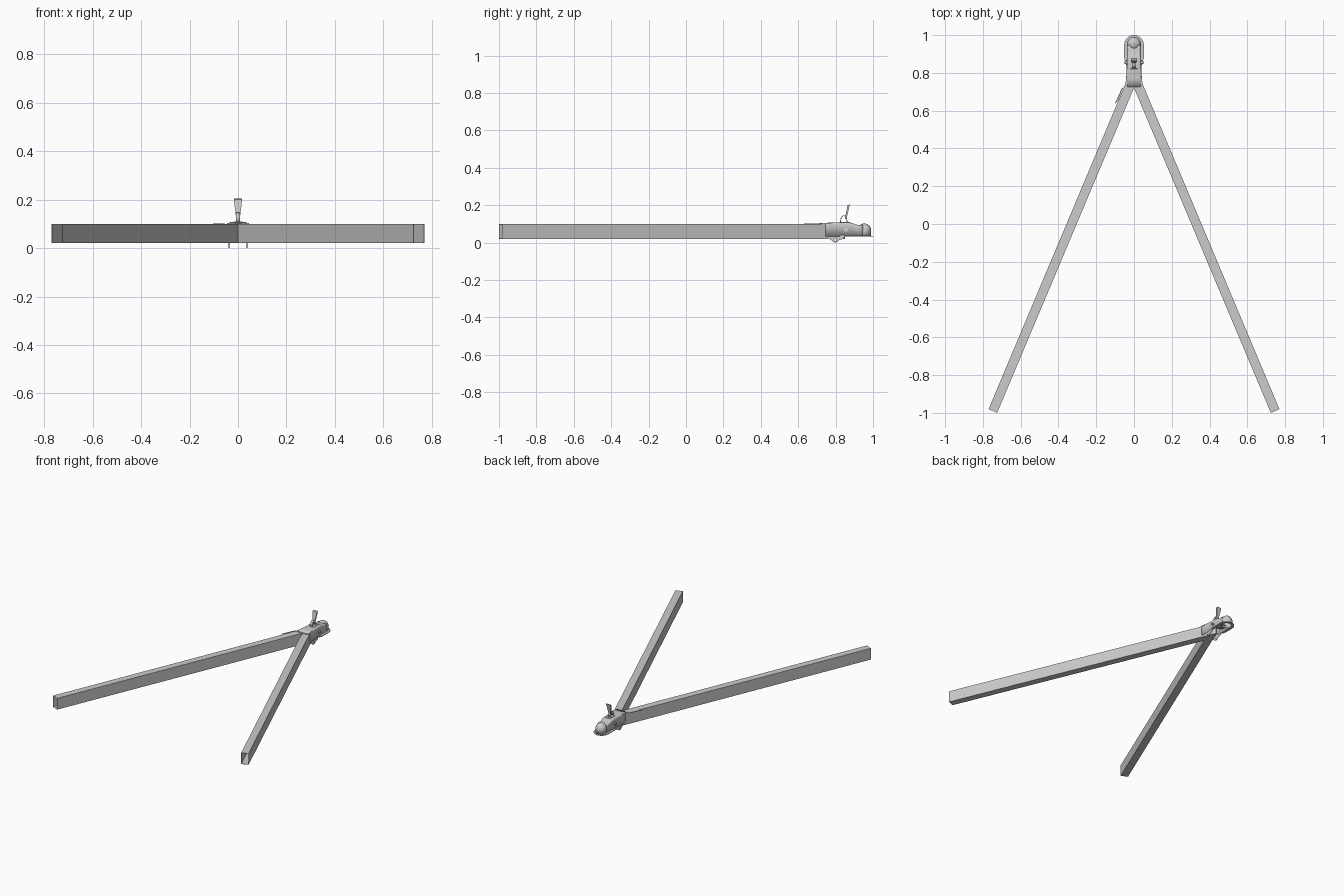
import bpy, bmesh, math
from mathutils import Vector

if "Cube" in bpy.data.objects:
    bpy.data.objects.remove(bpy.data.objects["Cube"])


def make(name, verts, faces, thick=0.0, offset=-1.0, smooth=False):
    me = bpy.data.meshes.new(name)
    me.from_pydata([tuple(v) for v in verts], [], faces)
    bm = bmesh.new()
    bm.from_mesh(me)
    bmesh.ops.recalc_face_normals(bm, faces=bm.faces)
    bm.to_mesh(me)
    bm.free()
    ob = bpy.data.objects.new(name, me)
    bpy.context.collection.objects.link(ob)
    if thick:
        m = ob.modifiers.new("wall", "SOLIDIFY")
        m.thickness, m.offset = thick, offset
    if smooth:
        bpy.context.view_layer.objects.active = ob
        bpy.ops.object.select_all(action='DESELECT')
        ob.select_set(True)
        bpy.ops.object.shade_smooth_by_angle(angle=math.radians(40))
    return ob


def loft(name, rings, closed=False, **kw):
    n = len(rings[0])
    verts = [v for r in rings for v in r]
    faces = [(i * n + j, i * n + (j + 1) % n, (i + 1) * n + (j + 1) % n, (i + 1) * n + j)
             for i in range(len(rings) - 1) for j in range(n if closed else n - 1)]
    return make(name, verts, faces, **kw)


def prism(name, lo, hi, smooth=False):
    n = len(lo)
    faces = [(i, (i + 1) % n, n + (i + 1) % n, n + i) for i in range(n)]
    faces += [tuple(range(n))[::-1], tuple(range(n, 2 * n))]
    return make(name, list(lo) + list(hi), faces, smooth=smooth)


def cylinder_x(name, x, y, z, r, depth, sides):
    bpy.ops.mesh.primitive_cylinder_add(vertices=sides, radius=r, depth=depth,
                                        location=(x, y, z), rotation=(0, math.pi / 2, 0))
    bpy.context.object.name = name


# mirrored drawbar legs: open rectangular tubes mitred on the centre line
for s, side in ((-1, "left"), (1, "right")):
    rear = [(s * .77, -.98), (s * .7245, -1.0)]
    tip = [(0, .85), (0, .72)]
    rings = [[(a[0], a[1], .02), (b[0], b[1], .02), (b[0], b[1], .10), (a[0], a[1], .10)]
             for a, b in (rear, tip)]
    loft(side + "_leg", rings, closed=True, thick=.003)

# coupler channel: arched sections lofted along y (y, half width, top z)
sections = [(.725, .046, .104), (.77, .042, .107), (.83, .038, .108), (.875, .038, .107),
            (.892, .037, .103), (.91, .036, .096), (.925, .036, .094), (.945, .036, .094)]
rings = []
for y, w, top in sections:
    r = .012
    arch = [(-w, y, .034)]
    for k in range(6):
        a = math.pi - k * math.pi / 10
        arch.append((-w + r + r * math.cos(a), y, top - r + r * math.sin(a)))
    rings.append(arch + [(-x, yy, z) for x, yy, z in reversed(arch)])
loft("coupler_channel", rings, thick=.003, smooth=True)

# ball socket: dome over a short skirt
R, cy, cz = .037, .953, .065
rings = []
for z, r in [(.034, R)] + [(cz + R * math.sin(t * math.pi / 16), R * math.cos(t * math.pi / 16))
                           for t in range(8)] + [(cz + R, .0005)]:
    rings.append([(r * math.cos(a * math.pi / 16), cy + r * math.sin(a * math.pi / 16), z)
                  for a in range(32)])
loft("ball_socket", rings, closed=True, thick=.003, smooth=True)

# U shaped bottom flange around the nose
rings = []
for w in (.036, .052):
    arc = [(w * math.cos(k * math.pi / 24), .948 + w * math.sin(k * math.pi / 24), .034)
           for k in range(25)]
    rings.append([(w - (.008 if w > .04 else 0), .85, .034), (w, .88, .034)] + arc +
                 [(-w, .88, .034), (-w + (.008 if w > .04 else 0), .85, .034)])
loft("nose_flange", rings, thick=.005, offset=0)

# lower side ears with a safety hole, plus pivot bolts
for s in (-1, 1):
    x = s * .037
    outline = [(.75, .04), (.75, .021), (.77, .018), (.785, .006), (.797, .0), (.809, .004),
               (.82, .014), (.843, .02), (.85, .04), (.80, .04)]
    hole = []
    for y, z in outline:
        d = Vector((y - .798, z - .014)).normalized() * .006
        hole.append((x, .798 + d.x, .014 + d.y))
    loft("side_ear", [[(x, y, z) for y, z in outline], hole], closed=True, thick=.003, offset=0)
    cylinder_x("bolt_washer", s * .040, .855, .07, .012, .005, 24)
    cylinder_x("bolt_head", s * .045, .855, .07, .008, .010, 6)

# cross pin and latch jaw underneath
cylinder_x("pivot_pin", 0, .855, .07, .005, .08, 16)
prism("latch_jaw", [(-.018, y, z) for y, z in ((.86, .05), (.90, .04), (.925, .05), (.90, .075))],
      [(.018, y, z) for y, z in ((.86, .05), (.90, .04), (.925, .05), (.90, .075))])

# bent latch strap on top of the coupler
path = [(.826, .107), (.827, .125), (.832, .138), (.842, .144), (.853, .142), (.859, .132),
        (.861, .107)]
loft("latch_strap", [[(-.009, y, z), (.009, y, z)] for y, z in path],
     thick=.004, offset=0, smooth=True)

# flared latch handle
prism("latch_handle",
      [(-.008, .849, .126), (.008, .849, .126), (.008, .858, .126), (-.008, .858, .126)],
      [(-.017, .864, .2), (.017, .864, .2), (.017, .876, .204), (-.017, .876, .204)])

# latch base plate
prism("latch_base", [(x, y, .105) for x, y in ((-.02, .82), (.02, .82), (.02, .88), (-.02, .88))],
      [(x, y, .110) for x, y in ((-.018, .822), (.018, .822), (.018, .878), (-.018, .878))])

# thin cover plate over the leg joint, and the sliver beside the left leg
cover = [(-.046, .725), (-.045, .745), (-.040, .78), (.040, .78), (.045, .745), (.046, .725),
         (.0, .715)]
prism("joint_cover", [(x, y, .1) for x, y in cover], [(x, y, .104) for x, y in cover])
sliver = [(-.104, .632), (-.084, .655), (-.055, .73), (-.066, .715)]
prism("edge_plate", [(x, y, .098) for x, y in sliver], [(x, y, .1015) for x, y in sliver])
